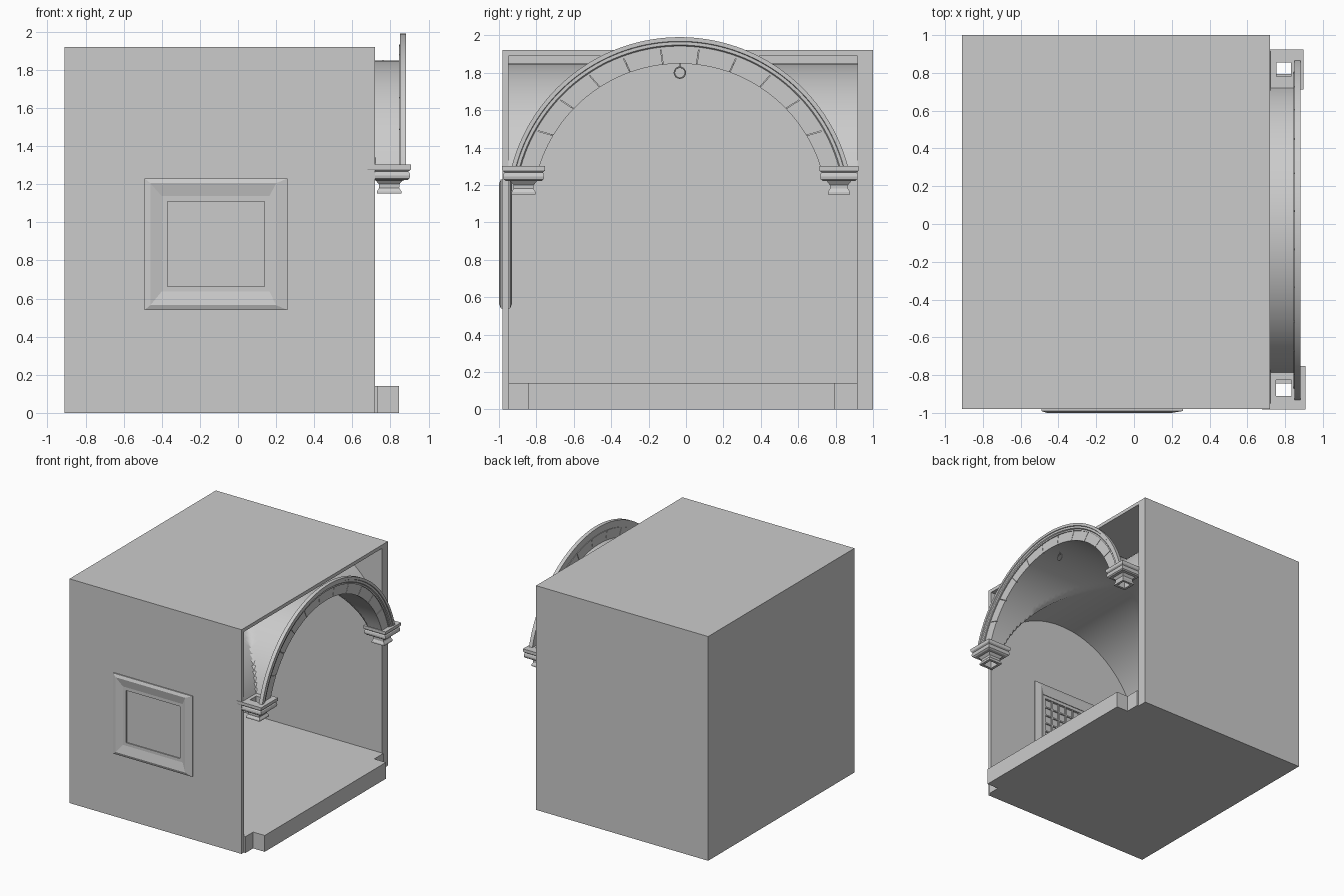
import bpy, bmesh, math

if "Cube" in bpy.data.objects:
    bpy.data.objects.remove(bpy.data.objects["Cube"])

CX, CY, CZ, R = -0.03, -0.033, 1.06, 0.79   # vault centre and radius
SPRING = 1.30


def make(name, verts, faces, smooth=False, weld=False):
    me = bpy.data.meshes.new(name)
    me.from_pydata(verts, [], faces)
    bm = bmesh.new()
    bm.from_mesh(me)
    if weld:
        bmesh.ops.remove_doubles(bm, verts=bm.verts, dist=1e-5)
    bmesh.ops.delete(bm, geom=[v for v in bm.verts if not v.link_faces], context='VERTS')
    bmesh.ops.recalc_face_normals(bm, faces=bm.faces)
    bm.to_mesh(me)
    bm.free()
    ob = bpy.data.objects.new(name, me)
    bpy.context.collection.objects.link(ob)
    if smooth:
        bpy.ops.object.select_all(action='DESELECT')
        ob.select_set(True)
        bpy.context.view_layer.objects.active = ob
        bpy.ops.object.shade_smooth_by_angle(angle=math.radians(30))
    return ob


def loft(name, loops, closed=True, caps=False, smooth=False):
    """Skin equal-length closed loops one after another."""
    n, m = len(loops[0]), len(loops)
    verts = [p for lp in loops for p in lp]
    faces = []
    for i in range(m if closed else m - 1):
        a, b = i * n, ((i + 1) % m) * n
        for j in range(n):
            k = (j + 1) % n
            faces.append((a + j, a + k, b + k, b + j))
    if caps:
        faces += [tuple(range(n)), tuple(range((m - 1) * n, m * n))]
    return make(name, verts, faces, smooth)


def rect_xy(x0, x1, y0, y1, z):
    return [(x0, y0, z), (x1, y0, z), (x1, y1, z), (x0, y1, z)]


def rect_xz(x0, x1, z0, z1, y):
    return [(x0, y, z0), (x1, y, z0), (x1, y, z1), (x0, y, z1)]


def box(name, x0, x1, y0, y1, z0, z1):
    return loft(name, [rect_xy(x0, x1, y0, y1, z0), rect_xy(x0, x1, y0, y1, z1)],
                closed=False, caps=True)


# room shell, open towards +x
box("roof", -0.91, 0.72, -0.98, 1.0, 1.89, 1.92)
box("back_wall", -0.91, -0.88, -0.98, 1.0, 0.0, 1.92)
box("side_wall", -0.91, 0.72, 0.917, 1.0, 0.0, 1.92)
wall, hole = (-0.91, 0.72, 0, 1.92), (-0.40, 0.165, 0.637, 1.137)
loft("window_wall", [rect_xz(*wall, -0.98), rect_xz(*wall, -0.95),
                     rect_xz(*hole, -0.95), rect_xz(*hole, -0.98)])

# floor slab with notched corners at the threshold
outline = [(-0.9, -0.97), (0.715, -0.97), (0.715, -0.95), (0.735, -0.95), (0.735, -0.845),
           (0.845, -0.845), (0.845, 0.794), (0.735, 0.794), (0.735, 0.917), (-0.9, 0.917)]
loft("floor", [[(x, y, z) for x, y in outline] for z in (0.0, 0.14)], closed=False, caps=True)

# window: splayed surround, sash, pane and grille
surround, lip, sash = (-0.49, 0.26, 0.54, 1.23), hole, (-0.37, 0.14, 0.663, 1.11)
loft("window_surround", [rect_xz(*surround, -0.99), rect_xz(-0.46, 0.2, 0.565, 1.205, -1.0),
                         rect_xz(*lip, -0.985), rect_xz(*lip, -0.945),
                         rect_xz(-0.46, 0.2, 0.565, 1.205, -0.93), rect_xz(*surround, -0.94)])
loft("window_sash", [rect_xz(*lip, -0.985), rect_xz(*sash, -0.985),
                     rect_xz(*sash, -0.95), rect_xz(*lip, -0.95)])
box("window_pane", sash[0], sash[1], -0.976, -0.97, sash[2], sash[3])
for i in range(1, 7):
    x = sash[0] + (sash[1] - sash[0]) * i / 7
    box("grille_upright", x - .006, x + .006, -0.965, -0.953, sash[2], sash[3])
for i in range(1, 6):
    z = sash[2] + (sash[3] - sash[2]) * i / 6
    box("grille_rail", sash[0], sash[1], -0.964, -0.954, z - .006, z + .006)

# groin vault: two crossing barrels, the higher one wins
T = math.acos((SPRING - CZ) / R)
N = 48
offs = [R * math.sin(T * (2 * i / N - 1)) for i in range(N + 1)]
xs = [-0.88] + [CX + o for o in offs] + [0.85]
ys = [-0.95] + [CY + o for o in offs] + [0.917]


def rise(d):
    return max(SPRING, CZ + math.sqrt(max(0, R * R - d * d)))


verts = [(x, y, max(rise(x - CX), rise(y - CY))) for x in xs for y in ys]
faces = []
w = len(ys)
for i in range(len(xs) - 1):
    for j in range(w - 1):
        f = (i * w + j, (i + 1) * w + j, (i + 1) * w + j + 1, i * w + j + 1)
        if max(verts[k][2] for k in f) > SPRING + 1e-4:
            faces.append(f)
make("groin_vault", verts, faces, smooth=True)


# arch facing: a profile of (radius, x) swept between two fractions of the arc
def sweep(name, profile, f0, f1, steps):
    loops = []
    for s in range(steps + 1):
        f = f0 + (f1 - f0) * s / steps
        lp = []
        for r, x in profile:
            a = (2 * f - 1) * math.acos((SPRING - CZ) / r)
            lp.append((x, CY + r * math.sin(a), CZ + r * math.cos(a)))
        loops.append(lp)
    return loft(name, loops, closed=False, caps=True, smooth=True)


COUNT = 11
for i in range(COUNT):
    sweep("voussoir", [(0.788, 0.845), (0.788, 0.86), (0.872, 0.86), (0.872, 0.845)],
          i / COUNT + 0.0008, (i + 1) / COUNT - 0.0008, 6)
sweep("arch_moulding", [(0.87, 0.85), (0.87, 0.868), (0.882, 0.868), (0.888, 0.876),
                        (0.905, 0.876), (0.908, 0.882), (0.93, 0.882), (0.93, 0.85)], 0, 1, 64)

# hollow moulded capitals: (fraction of half width, z)
shape = [(0.56, 1.15), (0.56, 1.162), (0.46, 1.18), (0.47, 1.2), (0.62, 1.22), (0.84, 1.222),
         (0.93, 1.23), (0.96, 1.245), (0.93, 1.26), (0.88, 1.267), (0.98, 1.275),
         (1.0, 1.28), (1.0, 1.302), (0.36, 1.302), (0.36, 1.15)]
for name, y, h in (("capital_near", -0.868, 0.115), ("capital_far", 0.818, 0.105)):
    loft(name, [rect_xy(0.793 - h * k, 0.793 + h * k, y - h * k, y + h * k, z)
                for k, z in shape])

# lamp ring hanging from the crown
bpy.ops.mesh.primitive_torus_add(major_radius=0.029, minor_radius=0.004, major_segments=24,
                                 minor_segments=8, location=(0.76, CY, 1.80),
                                 rotation=(0, math.pi / 2, 0))
bpy.context.object.name = "hanging_ring"
bpy.ops.mesh.primitive_cylinder_add(radius=0.003, depth=0.024, vertices=8,
                                    location=(0.76, CY, 1.84))
bpy.context.object.name = "ring_hook"
